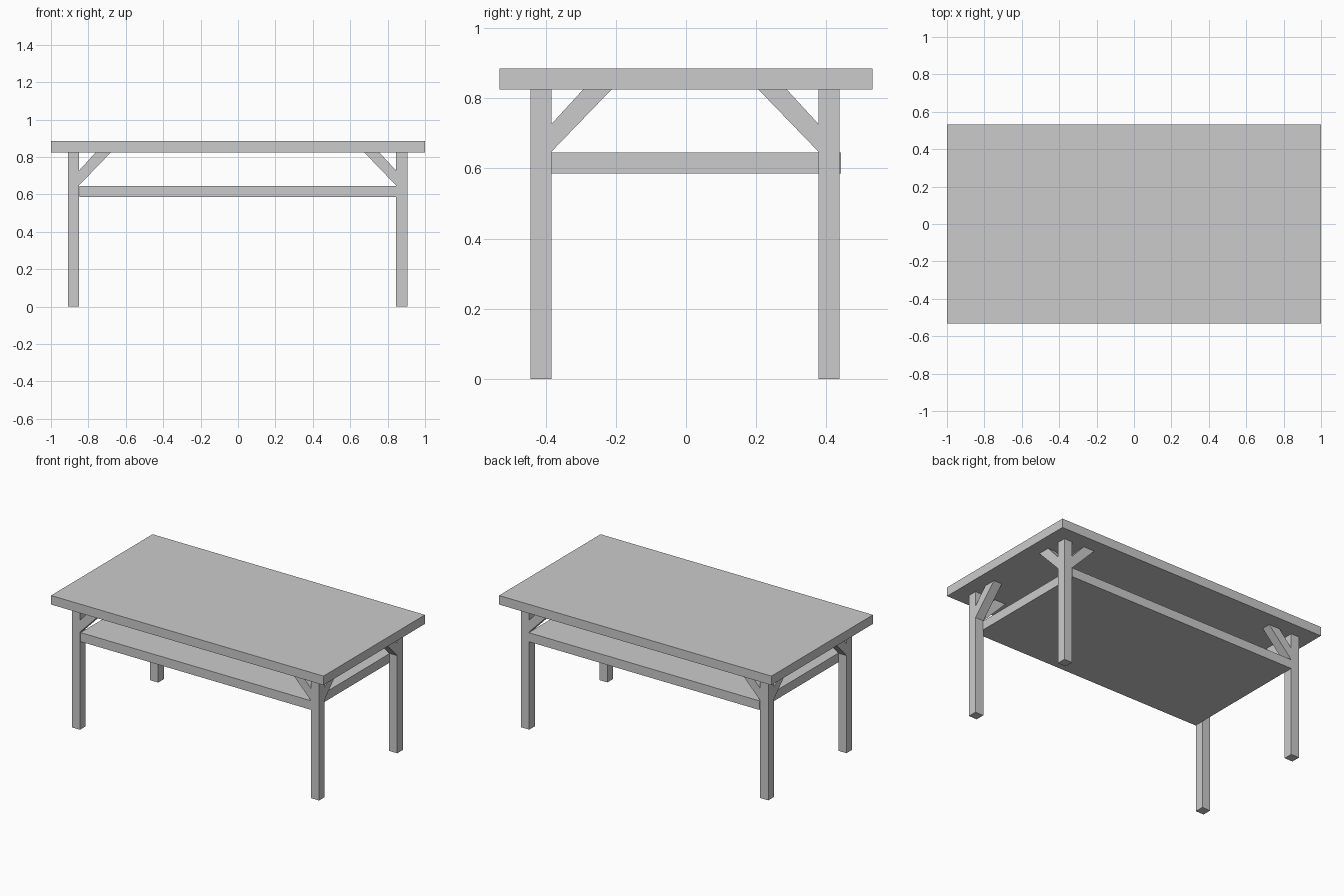
import bpy
from mathutils import Vector

if "Cube" in bpy.data.objects:
    bpy.data.objects.remove(bpy.data.objects["Cube"])

TOP_Z = 0.825           # underside of the table top
LEG = 0.06              # leg and brace thickness
OFF = (-0.0025, -0.003)  # slight offset of the leg set


def make_mesh(name, verts, faces):
    mesh = bpy.data.meshes.new(name)
    mesh.from_pydata(verts, [], faces)
    obj = bpy.data.objects.new(name, mesh)
    bpy.context.collection.objects.link(obj)
    # consistent outward normals
    import bmesh
    bm = bmesh.new()
    bm.from_mesh(mesh)
    bmesh.ops.recalc_face_normals(bm, faces=bm.faces)
    bm.to_mesh(mesh)
    bm.free()
    return obj


def prism(name, outline, extrude):
    """Extrude a flat outline along a vector."""
    n = len(outline)
    lower = [Vector(p) for p in outline]
    upper = [p + Vector(extrude) for p in lower]
    faces = [tuple(range(n)), tuple(range(n, 2 * n))]
    faces += [(i, (i + 1) % n, (i + 1) % n + n, i + n) for i in range(n)]
    return make_mesh(name, lower + upper, faces)


def box(name, x0, x1, y0, y1, z0, z1):
    return prism(name, [(x0, y0, z0), (x1, y0, z0), (x1, y1, z0), (x0, y1, z0)],
                 (0, 0, z1 - z0))


# Table top and lower shelf between the legs
box("table_top", -1, 1, -0.532, 0.532, TOP_Z, 0.885)
box("shelf", -0.847, 0.847, -0.441, 0.441, 0.585, 0.645)

# Diagonal brace profile: (distance from the leg's inner face, height below the top)
PROFILE = [(0, -0.177), (0, -0.098), (0.09, 0), (0.171, 0)]

for sx, xn in ((-1, "left"), (1, "right")):
    for sy, yn in ((-1, "front"), (1, "back")):
        cx = sx * 0.8775 + OFF[0]
        cy = sy * 0.41 + OFF[1]
        h = LEG / 2
        label = f"{yn}_{xn}"

        # Square leg
        box(f"{label}_leg", cx - h, cx + h, cy - h, cy + h, 0, TOP_Z)

        # Braces running along the length and along the depth
        ix, iy = cx - sx * h, cy - sy * h
        prism(f"{label}_long_brace",
              [(ix - sx * d, cy - h, TOP_Z + z) for d, z in PROFILE], (0, LEG, 0))
        prism(f"{label}_side_brace",
              [(cx - h, iy - sy * d, TOP_Z + z) for d, z in PROFILE], (LEG, 0, 0))
